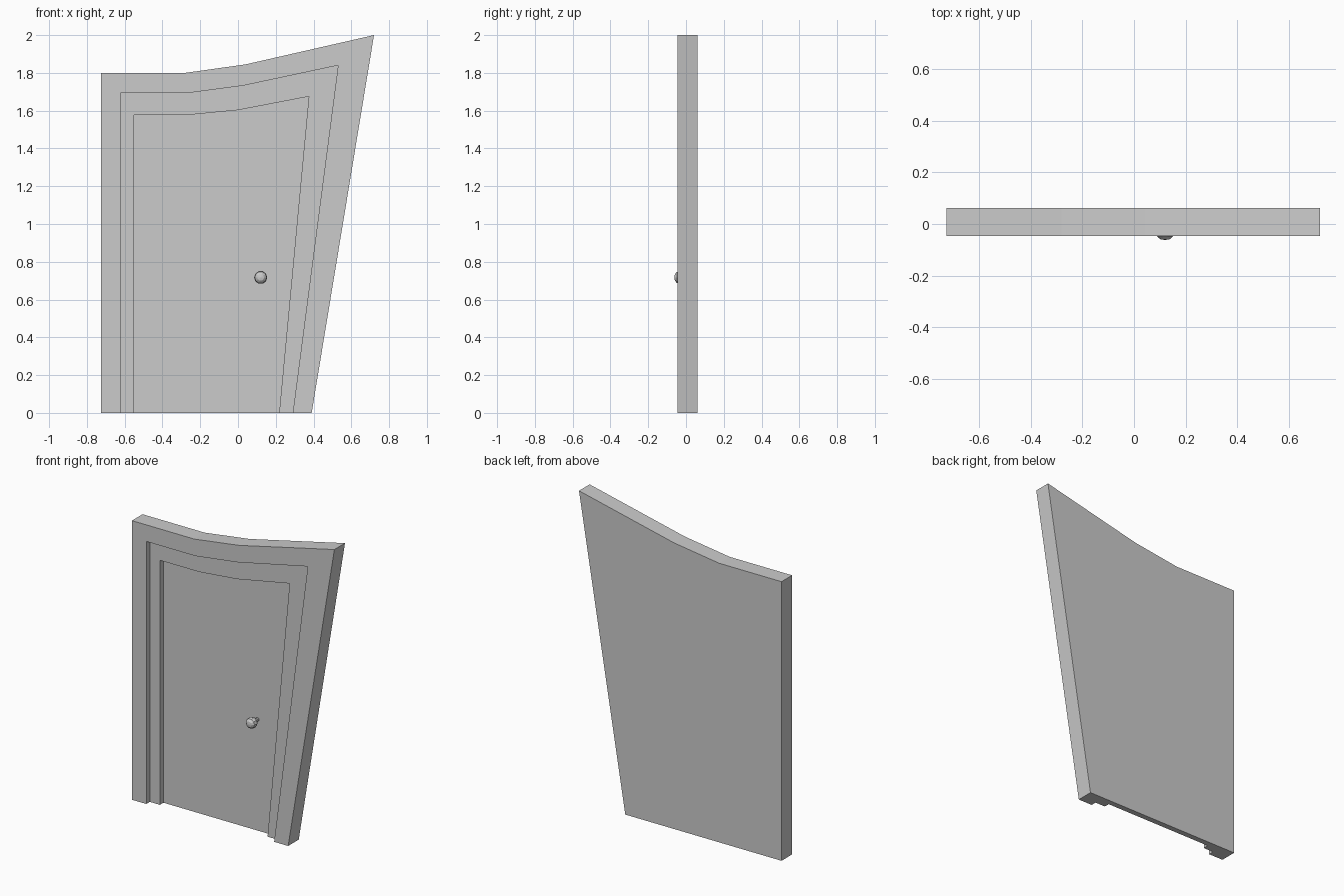
import bpy, bmesh
from math import cos, sin, tau

if "Cube" in bpy.data.objects:
    bpy.data.objects.remove(bpy.data.objects["Cube"])


def finish(name, bm):
    bmesh.ops.recalc_face_normals(bm, faces=bm.faces)
    mesh = bpy.data.meshes.new(name)
    bm.to_mesh(mesh)
    bm.free()
    obj = bpy.data.objects.new(name, mesh)
    bpy.context.collection.objects.link(obj)
    return obj


# Crooked outlines (x, z), from bottom left over the top to bottom right
OUTER = [(-0.725, 0), (-0.725, 1.8), (-0.28, 1.8), (0.04, 1.845), (0.72, 2.0), (0.39, 0)]
TRIM = [(-0.622, 0), (-0.622, 1.693), (-0.27, 1.693), (0.03, 1.733), (0.53, 1.84), (0.29, 0)]
PANEL = [(-0.55, 0), (-0.55, 1.577), (-0.27, 1.577), (0.0, 1.603), (0.375, 1.675), (0.218, 0)]
BACK, FRONT, STEP, RECESS = 0.062, -0.046, -0.010, 0.026

# Door: frame, stepped trim and recessed panel as one closed shell
bm = bmesh.new()
levels = [(OUTER, BACK), (OUTER, FRONT), (TRIM, FRONT), (TRIM, STEP), (PANEL, STEP), (PANEL, RECESS)]
loops = [[bm.verts.new((x, y, z)) for x, z in outline] for outline, y in levels]
for a, b in zip(loops, loops[1:]):
    for i in range(len(a) - 1):
        bm.faces.new((a[i], a[i + 1], b[i + 1], b[i]))
bm.faces.new(loops[0])
bm.faces.new(loops[-1])
# Stepped underside
bm.faces.new([lp[0] for lp in loops] + [lp[-1] for lp in reversed(loops)])
finish("door", bm)

# Round knob with a short stem, turned around the y axis
bm = bmesh.new()
SIDES = 10
profile = [(0.018, -0.059), (0.031, -0.048), (0.035, -0.031), (0.029, -0.013),
           (0.014, -0.002), (0.012, 0.03)]
rings = [[bm.verts.new((0.12 + r * cos(tau * i / SIDES), y, 0.717 + r * sin(tau * i / SIDES)))
          for i in range(SIDES)] for r, y in profile]
for a, b in zip(rings, rings[1:]):
    for i in range(SIDES):
        j = (i + 1) % SIDES
        bm.faces.new((a[i], a[j], b[j], b[i]))
tip = bm.verts.new((0.12, -0.062, 0.717))
for i in range(SIDES):
    bm.faces.new((tip, rings[0][i], rings[0][(i + 1) % SIDES]))
bm.faces.new(rings[-1])
finish("door_knob", bm)
